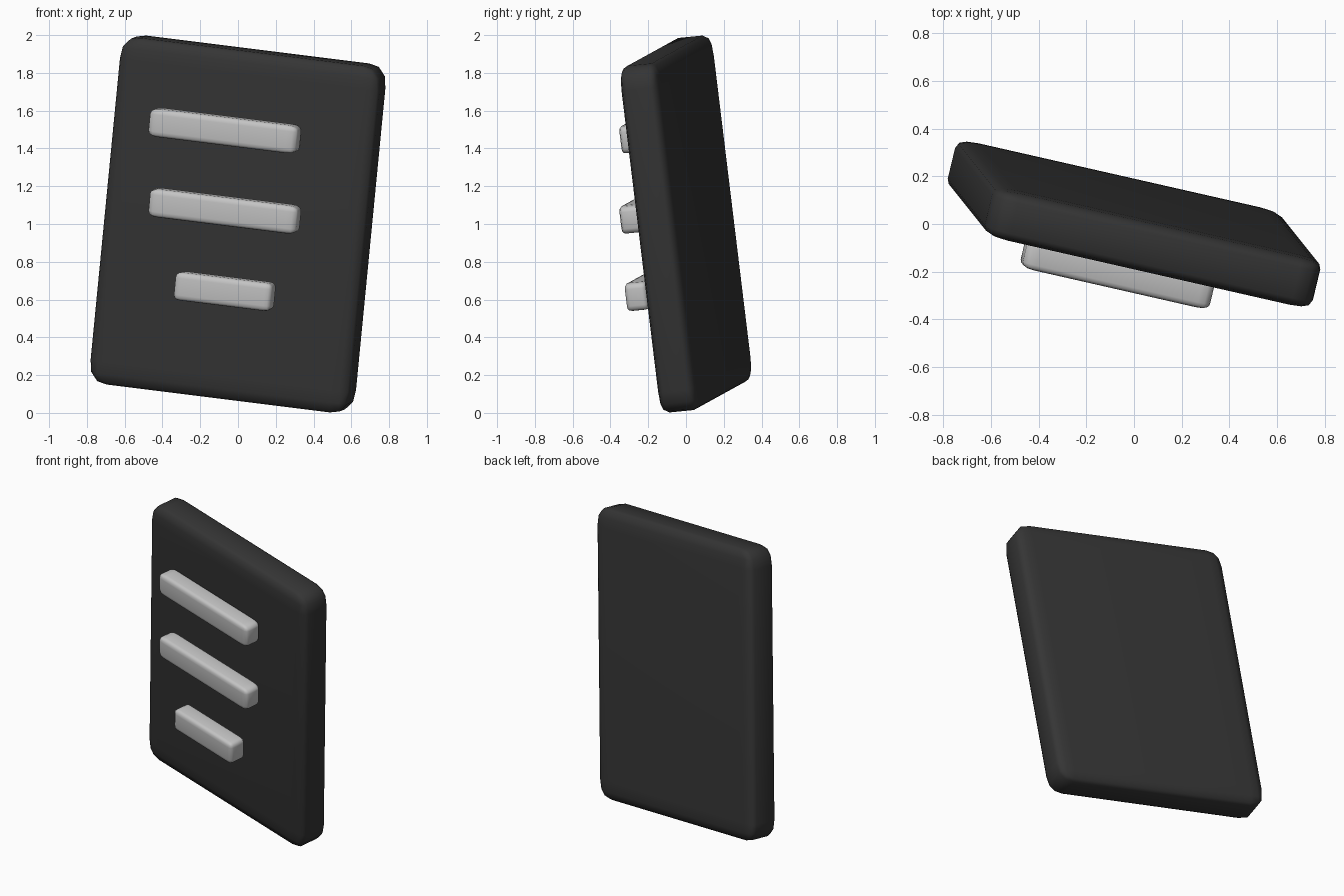
import bpy, bmesh
from mathutils import Vector, Matrix

if "Cube" in bpy.data.objects:
    bpy.data.objects.remove(bpy.data.objects["Cube"])

# Tilted frame shared by all parts: across, through, up
across = Vector((0.968, -0.220, -0.121)).normalized()
up = Vector((0.091, -0.119, 0.989))
up = (up - across * up.dot(across)).normalized()
through = up.cross(across)
TILT = Matrix((across, through, up)).transposed().to_4x4()


def material(name, value):
    m = bpy.data.materials.new(name)
    m.diffuse_color = (value, value, value, 1)
    m.use_nodes = True
    m.node_tree.nodes["Principled BSDF"].inputs["Base Color"].default_value = m.diffuse_color
    return m


def soft_block(name, size, soft, centre, mat):
    """Tilted box whose edge rounding differs along each axis."""
    bm = bmesh.new()
    bmesh.ops.create_cube(bm, size=1)
    bmesh.ops.scale(bm, vec=[s / r for s, r in zip(size, soft)], verts=bm.verts)
    bmesh.ops.bevel(bm, geom=bm.edges[:], offset=1, segments=3,
                    profile=0.56, affect='EDGES')
    bmesh.ops.scale(bm, vec=soft, verts=bm.verts)
    bmesh.ops.transform(bm, matrix=Matrix.Translation(centre) @ TILT, verts=bm.verts)
    for f in bm.faces:
        f.smooth = True
    me = bpy.data.meshes.new(name)
    bm.to_mesh(me)
    bm.free()
    me.materials.append(mat)
    ob = bpy.data.objects.new(name, me)
    bpy.context.collection.objects.link(ob)
    return ob


dark = material("charcoal", 0.035)
light = material("light grey", 0.55)

# Main slab
soft_block("slab", (1.42, 0.212, 1.857), (0.10, 0.04, 0.12), (0, 0, 1), dark)

# Three bars stacked straight up in front of the slab
for name, length, z in (("top_bar", 0.81, 1.495),
                        ("middle_bar", 0.81, 1.07),
                        ("bottom_bar", 0.53, 0.645)):
    soft_block(name, (length, 0.12, 0.15), (0.07 * length, 0.025, 0.03),
               (-0.07, -0.208, z), light)
